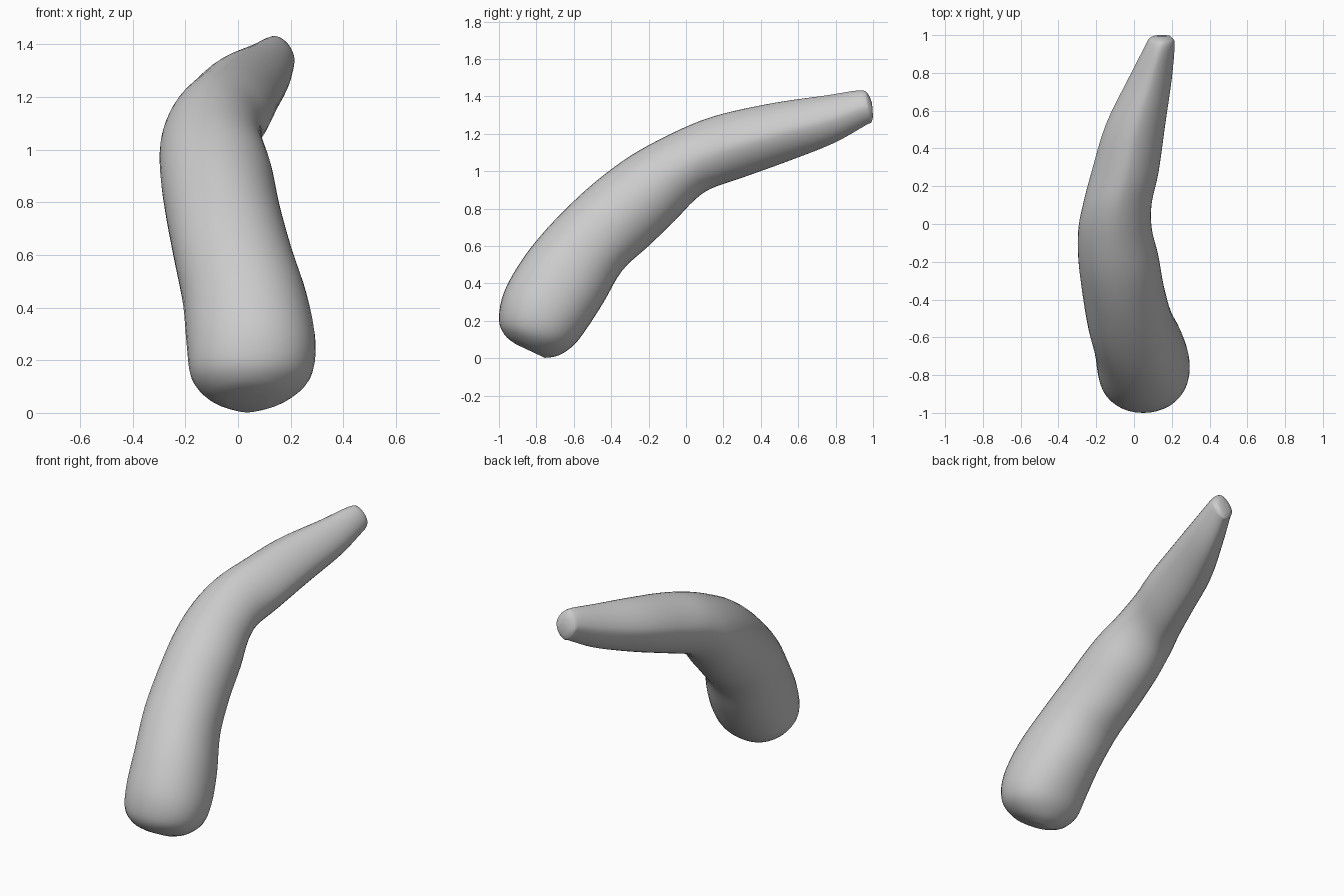
import bpy, bmesh, math

if "Cube" in bpy.data.objects:
    bpy.data.objects.remove(bpy.data.objects["Cube"])

# Stations along the bent body:
# outer edge (y, z), inner edge (y, z), left x, right x, cross-section exponent
STATIONS = [
    (-0.91, 0.075, -0.755, 0.002, -0.04, 0.11, 2.0),
    (-0.97, 0.125, -0.68, 0.015, -0.12, 0.20, 2.0),
    (-1.00, 0.21, -0.60, 0.07, -0.178, 0.275, 2.1),
    (-0.97, 0.36, -0.53, 0.16, -0.195, 0.295, 2.1),
    (-0.86, 0.55, -0.44, 0.30, -0.21, 0.265, 2.1),
    (-0.70, 0.74, -0.34, 0.47, -0.245, 0.205, 2.1),
    (-0.50, 0.93, -0.20, 0.60, -0.275, 0.16, 2.0),
    (-0.30, 1.08, -0.06, 0.735, -0.295, 0.13, 2.0),
    (-0.10, 1.19, 0.04, 0.84, -0.295, 0.095, 1.9),
    (0.08, 1.27, 0.13, 0.905, -0.27, 0.093, 1.8),
    (0.25, 1.32, 0.30, 0.965, -0.225, 0.13, 1.7),
    (0.50, 1.37, 0.55, 1.055, -0.15, 0.165, 1.7),
    (0.75, 1.405, 0.79, 1.15, -0.03, 0.20, 1.7),
    (0.93, 1.432, 0.96, 1.245, 0.06, 0.215, 1.7),
    (0.975, 1.41, 0.99, 1.26, 0.08, 0.205, 1.7),
    (0.995, 1.36, 1.00, 1.29, 0.11, 0.185, 1.8),
]
SIDES, STEPS = 40, 4


def smooth_stations(rows):
    """Catmull-Rom interpolation between the stations."""
    out = []
    last = len(rows) - 1
    for i in range(last):
        quad = (rows[max(i - 1, 0)], rows[i], rows[i + 1], rows[min(i + 2, last)])
        for s in range(STEPS):
            t = s / STEPS
            out.append([0.5 * (2 * b + (c - a) * t + (2 * a - 5 * b + 4 * c - d) * t * t
                               + (3 * b - a - 3 * c + d) * t ** 3)
                        for a, b, c, d in zip(*quad)])
    out.append(list(rows[-1]))
    return out


def power(v, n):
    return math.copysign(abs(v) ** (2 / n), v)


# Loft the body
bm = bmesh.new()
rings = []
for oy, oz, iy, iz, xl, xr, n in smooth_stations(STATIONS):
    ring = []
    for k in range(SIDES):
        a = 2 * math.pi * k / SIDES
        u, v = power(math.cos(a), n), power(math.sin(a), n)
        ring.append(bm.verts.new(((xl + xr) / 2 + u * (xr - xl) / 2,
                                  (oy + iy) / 2 + v * (oy - iy) / 2,
                                  (oz + iz) / 2 + v * (oz - iz) / 2)))
    rings.append(ring)
for r0, r1 in zip(rings, rings[1:]):
    for k in range(SIDES):
        j = (k + 1) % SIDES
        bm.faces.new((r0[k], r0[j], r1[j], r1[k]))

# Close both ends
bm.faces.new(rings[0])
bm.faces.new(rings[-1])
bmesh.ops.recalc_face_normals(bm, faces=bm.faces)

mesh = bpy.data.meshes.new("bent_body")
bm.to_mesh(mesh)
bm.free()
body = bpy.data.objects.new("bent_body", mesh)
bpy.context.collection.objects.link(body)
for p in mesh.polygons:
    p.use_smooth = True
